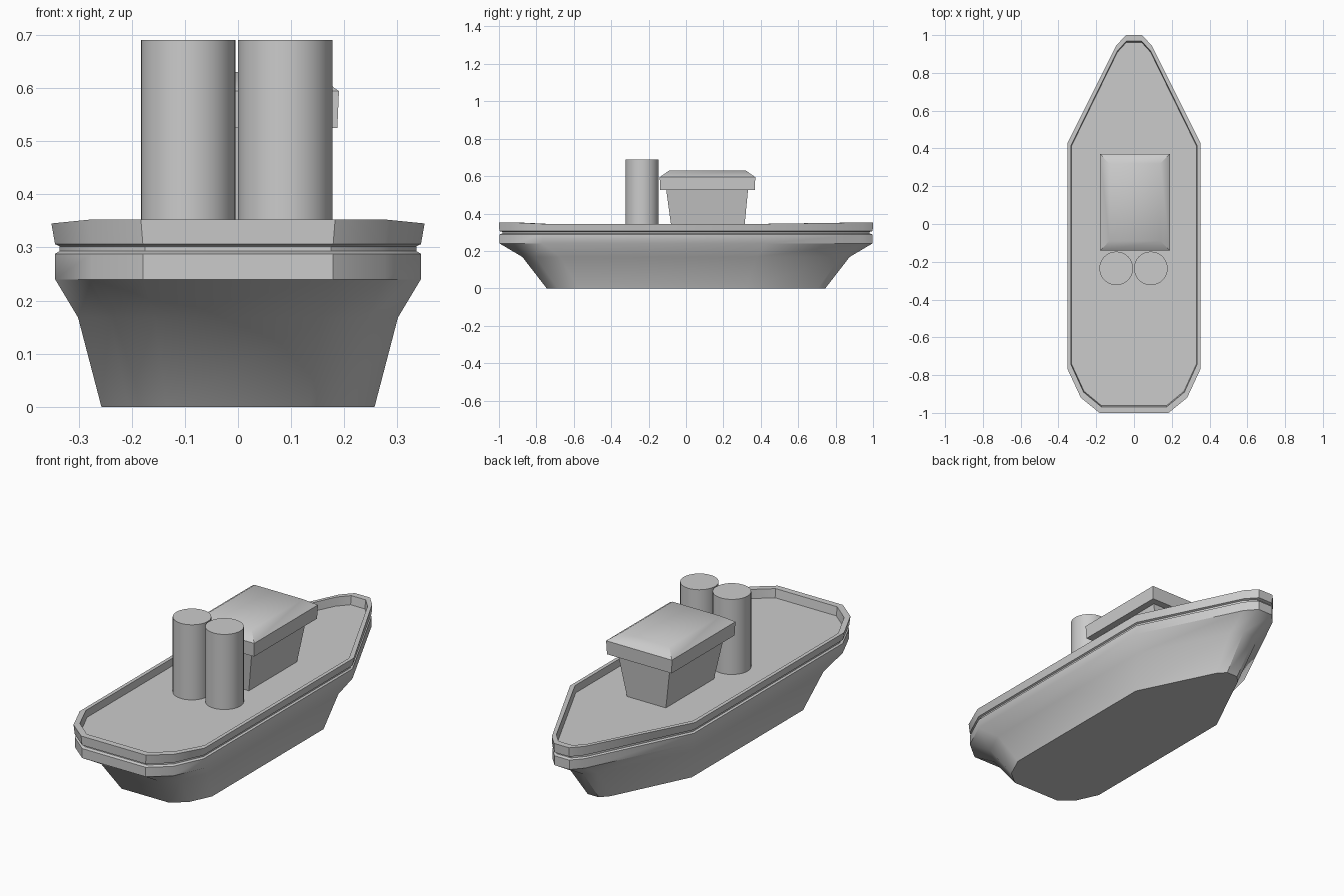
import bpy, bmesh, math

if "Cube" in bpy.data.objects:
    bpy.data.objects.remove(bpy.data.objects["Cube"])

# Half outline of the ship seen from above, bow to stern
HALF = [(0.042, 1.0), (0.092, 0.945), (0.346, 0.43),
        (0.346, -0.77), (0.277, -0.92), (0.18, -1.0)]
OUTLINE = [(-x, y) for x, y in HALF] + [(x, y) for x, y in reversed(HALF)]


def loft(name, rings):
    """Skin a stack of equal-length rings and cap both ends."""
    bm = bmesh.new()
    loops = [[bm.verts.new(p) for p in ring] for ring in rings]
    n = len(loops[0])
    for a, b in zip(loops, loops[1:]):
        for i in range(n):
            j = (i + 1) % n
            bm.faces.new((a[i], a[j], b[j], b[i]))
    bm.faces.new(loops[0])
    bm.faces.new(loops[-1])
    bmesh.ops.recalc_face_normals(bm, faces=bm.faces)
    mesh = bpy.data.meshes.new(name)
    bm.to_mesh(mesh)
    bm.free()
    obj = bpy.data.objects.new(name, mesh)
    bpy.context.collection.objects.link(obj)
    smooth(obj)
    return obj


def smooth(obj):
    bpy.ops.object.select_all(action='DESELECT')
    obj.select_set(True)
    bpy.context.view_layer.objects.active = obj
    bpy.ops.object.shade_smooth_by_angle(angle=math.radians(37))


def hull_ring(sx, sy, z, rise=0.0):
    """Scaled outline; rise lifts the bow and stern ends."""
    return [(x * sx, y * sy, z + (rise if abs(y) > 0.9 else 0)) for x, y in OUTLINE]


def box_ring(hx, y0, y1, z, cx=0.005):
    return [(cx - hx, y0, z), (cx + hx, y0, z), (cx + hx, y1, z), (cx - hx, y1, z)]


# Hull with fender band, groove, bulwark rail and sunken deck
loft("hull", [
    hull_ring(0.743, 0.745, 0.0),
    hull_ring(0.87, 0.875, 0.168),
    hull_ring(0.995, 0.997, 0.24),
    hull_ring(0.995, 0.997, 0.288),
    hull_ring(0.97, 0.982, 0.293),
    hull_ring(0.97, 0.982, 0.302),
    hull_ring(0.995, 0.998, 0.306),
    hull_ring(1.015, 1.0, 0.345, 0.007),
    hull_ring(0.962, 0.968, 0.345, 0.007),
    hull_ring(0.955, 0.962, 0.308),
])

# Cabin flaring upward
loft("cabin", [
    box_ring(0.108, -0.075, 0.31, 0.30),
    box_ring(0.147, -0.106, 0.332, 0.528),
])

# Roof with sloped edges
loft("cabin_roof", [
    box_ring(0.182, -0.138, 0.368, 0.525),
    box_ring(0.185, -0.141, 0.371, 0.594),
    box_ring(0.135, -0.09, 0.32, 0.63),
])

# Pair of funnels
for side, x in (("left", -0.094), ("right", 0.089)):
    bpy.ops.mesh.primitive_cylinder_add(vertices=32, radius=0.089, depth=0.39,
                                        location=(x, -0.235, 0.495))
    funnel = bpy.context.object
    funnel.name = "funnel_" + side
    smooth(funnel)
